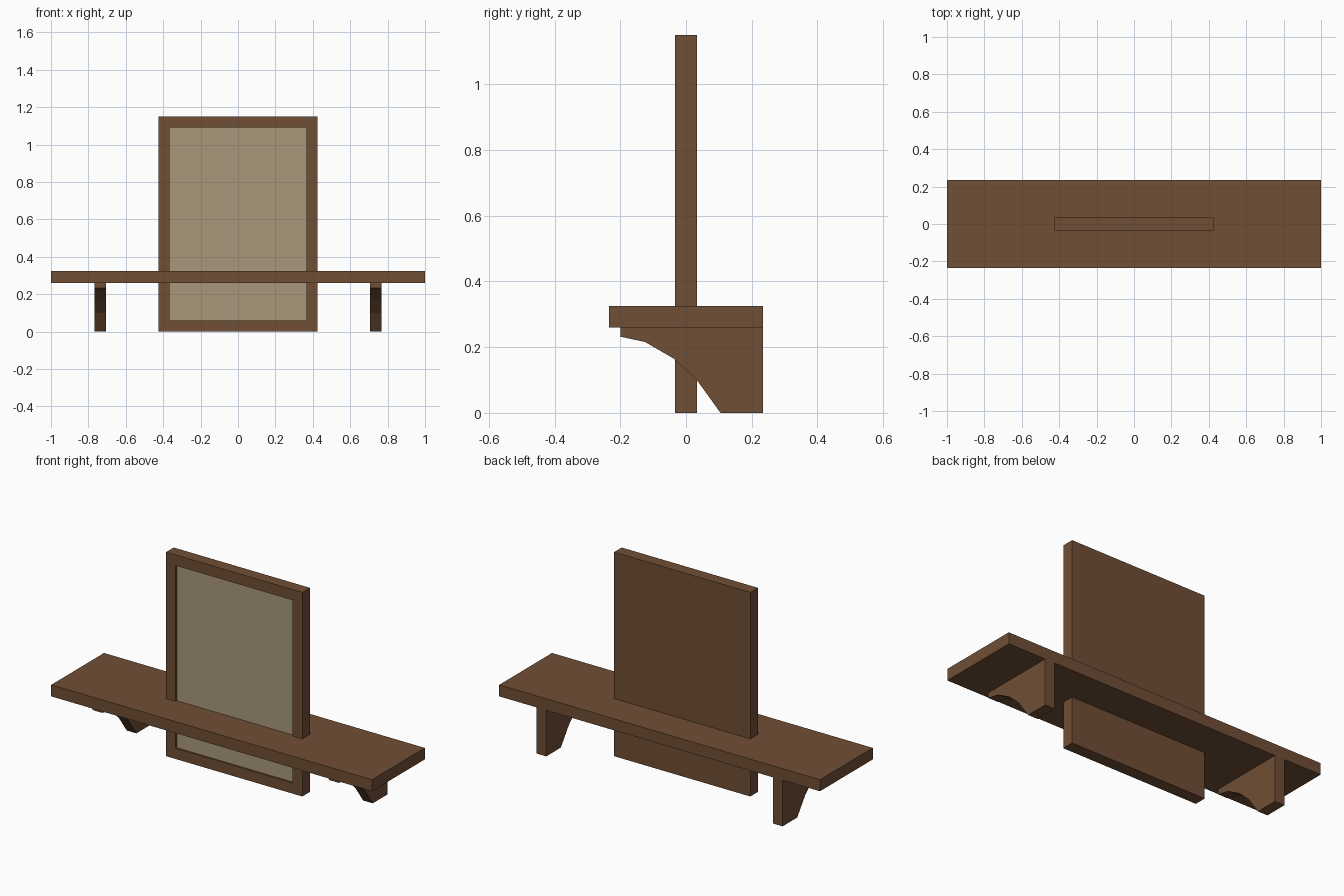
import bpy, bmesh

if "Cube" in bpy.data.objects:
    bpy.data.objects.remove(bpy.data.objects["Cube"])


def material(name, rgb):
    m = bpy.data.materials.new(name)
    m.diffuse_color = (*rgb, 1)
    m.use_nodes = True
    m.node_tree.nodes["Principled BSDF"].inputs["Base Color"].default_value = m.diffuse_color
    return m


wood = material("brown wood", (0.162, 0.077, 0.036))
canvas = material("beige panel", (0.40, 0.31, 0.20))


def prism(name, profile, x0, x1, mat):
    """Extrude a (y, z) profile along x from x0 to x1."""
    bm = bmesh.new()
    face = bm.faces.new([bm.verts.new((x0, y, z)) for y, z in profile])
    ext = bmesh.ops.extrude_face_region(bm, geom=[face])
    verts = [v for v in ext["geom"] if isinstance(v, bmesh.types.BMVert)]
    bmesh.ops.translate(bm, verts=verts, vec=(x1 - x0, 0, 0))
    bmesh.ops.recalc_face_normals(bm, faces=bm.faces)
    me = bpy.data.meshes.new(name)
    bm.to_mesh(me)
    bm.free()
    me.materials.append(mat)
    ob = bpy.data.objects.new(name, me)
    bpy.context.collection.objects.link(ob)
    return ob


def box(name, x, y, z, mat):
    rect = [(y[0], z[0]), (y[1], z[0]), (y[1], z[1]), (y[0], z[1])]
    return prism(name, rect, x[0], x[1], mat)


# Shelf board
box("shelf_board", (-1, 1), (-0.235, 0.235), (0.26, 0.325), wood)

# Curved brackets under the shelf
bracket = [(-0.2, 0.26), (-0.2, 0.232), (-0.125, 0.216), (-0.037, 0.165),
           (0.033, 0.1), (0.105, 0), (0.235, 0), (0.235, 0.26)]
for side, x in (("left", -0.737), ("right", 0.737)):
    prism(side + "_bracket", bracket, x - 0.03, x + 0.03, wood)

# Picture frame: stiles, rails, backing and recessed panel
W, H, T, D = 0.425, 1.15, 0.06, 0.034
SPLIT = 0.014
front = (-D, SPLIT)
box("left_stile", (-W, -W + T), front, (0, H), wood)
box("right_stile", (W - T, W), front, (0, H), wood)
box("bottom_rail", (-W + T, W - T), front, (0, T), wood)
box("top_rail", (-W + T, W - T), front, (H - T, H), wood)
box("backing_board", (-W, W), (SPLIT, D), (0, H), wood)
box("picture_panel", (-W + T, W - T), (-D + 0.01, SPLIT), (T, H - T), canvas)
